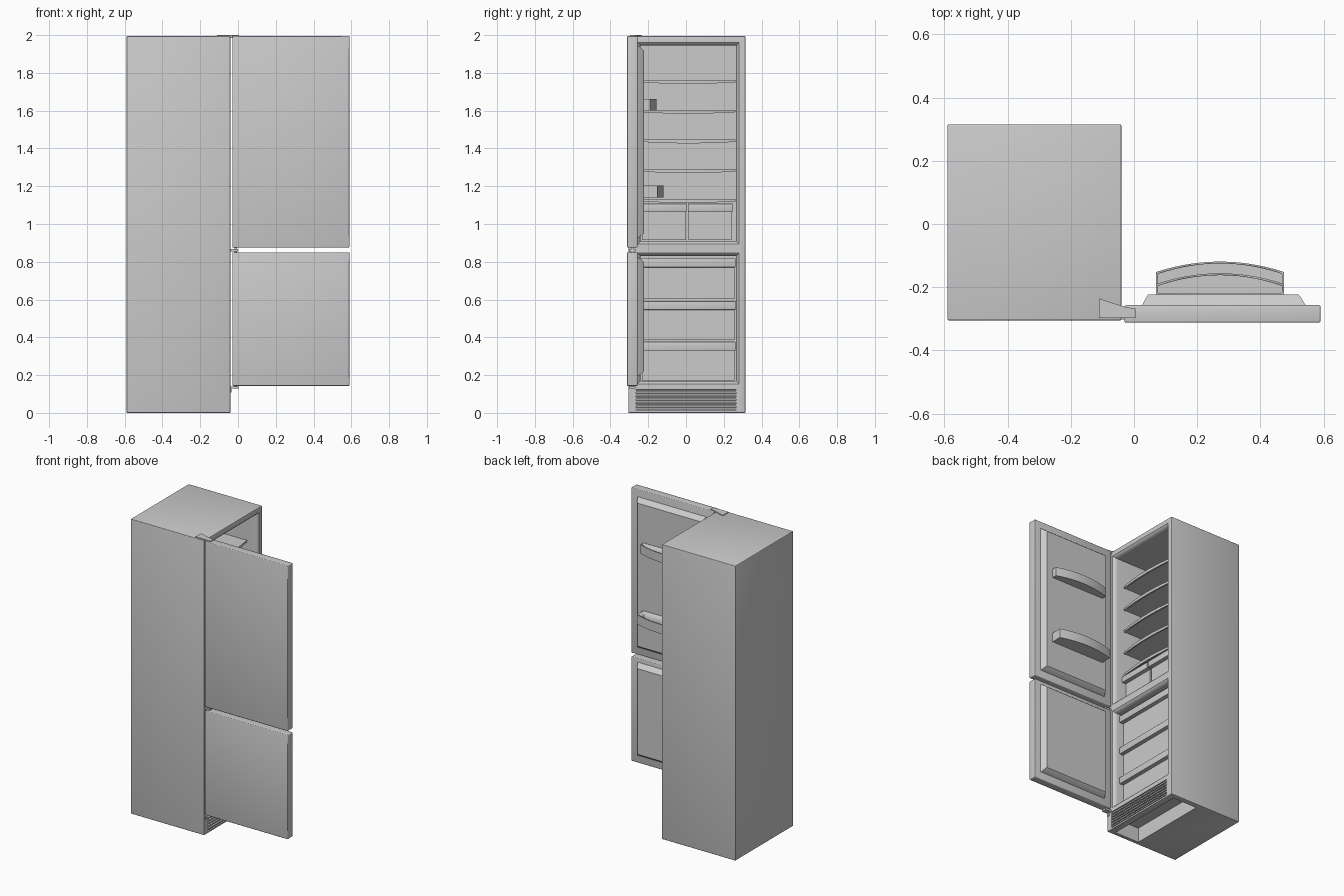
import bpy, bmesh, math
from mathutils import Vector

cube = bpy.data.objects.get("Cube")
if cube:
    bpy.data.objects.remove(cube, do_unlink=True)

grey = bpy.data.materials.new("light_grey")
grey.use_nodes = True
grey.diffuse_color = (0.6, 0.6, 0.6, 1)
grey.node_tree.nodes["Principled BSDF"].inputs["Base Color"].default_value = (0.6, 0.6, 0.6, 1)


def finish(name, bm, bevel=0, smooth=True):
    bmesh.ops.recalc_face_normals(bm, faces=bm.faces)
    me = bpy.data.meshes.new(name)
    bm.to_mesh(me)
    bm.free()
    ob = bpy.data.objects.new(name, me)
    bpy.context.collection.objects.link(ob)
    me.materials.append(grey)
    bpy.ops.object.select_all(action='DESELECT')
    ob.select_set(True)
    bpy.context.view_layer.objects.active = ob
    if bevel:
        mod = ob.modifiers.new("Bevel", 'BEVEL')
        mod.width, mod.segments, mod.limit_method = bevel, 3, 'ANGLE'
        bpy.ops.object.modifier_apply(modifier=mod.name)
    if smooth:
        bpy.ops.object.shade_smooth_by_angle(angle=math.radians(35))
    return ob


def loft(name, rings, bevel=0):
    """Solid through a list of equal-sized point rings."""
    bm = bmesh.new()
    loops = [[bm.verts.new(p) for p in ring] for ring in rings]
    n = len(loops[0])
    for a, b in zip(loops, loops[1:]):
        for i in range(n):
            j = (i + 1) % n
            bm.faces.new((a[i], a[j], b[j], b[i]))
    bm.faces.new(loops[0][::-1])
    bm.faces.new(loops[-1])
    return finish(name, bm, bevel)


def box(name, x0, x1, y0, y1, z0, z1, bevel=0):
    def ring(z):
        return [(x0, y0, z), (x1, y0, z), (x1, y1, z), (x0, y1, z)]
    return loft(name, [ring(z0), ring(z1)], bevel)


def prism(name, outline, z0, z1, bevel=0):
    return loft(name, [[(x, y, z) for x, y in outline] for z in (z0, z1)], bevel)


def cut(target, cutter):
    cutter.hide_render = True
    mod = target.modifiers.new("Cut", 'BOOLEAN')
    mod.object, mod.solver = cutter, 'EXACT'
    bpy.context.view_layer.objects.active = target
    bpy.ops.object.modifier_apply(modifier=mod.name)
    bpy.data.objects.remove(cutter, do_unlink=True)


FRONT, BACK = -0.04, -0.59      # cabinet opening plane and rear
IN_BACK = -0.53

# Cabinet with two flared compartments, a grille opening and an underside recess
cabinet = box("cabinet", BACK, FRONT, -0.305, 0.315, 0, 1.995, 0.004)


def compartment(y0, y1, z0, z1):
    def ring(x, g):
        return [(x, y0 - g, z0 - g), (x, y1 + g, z0 - g), (x, y1 + g, z1 + g), (x, y0 - g, z1 + g)]
    cut(cabinet, loft("cavity_cutter", [ring(IN_BACK, 0), ring(FRONT - 0.03, 0),
                                        ring(FRONT - 0.012, 0.004), ring(FRONT - 0.004, 0.011),
                                        ring(FRONT + 0.01, 0.03)]))


compartment(-0.24, 0.265, 0.91, 1.945)
compartment(-0.24, 0.265, 0.17, 0.83)
cut(cabinet, box("grille_cutter", -0.08, 0, -0.28, 0.28, 0.012, 0.125))
cut(cabinet, box("recess_cutter", -0.27, -0.085, -0.28, 0.28, -0.1, 0.1))
bpy.ops.object.select_all(action='DESELECT')
cabinet.select_set(True)
bpy.context.view_layer.objects.active = cabinet
bpy.ops.object.shade_smooth_by_angle(angle=math.radians(35))

# Ventilation grille slats
for i in range(6):
    z = 0.018 + i * 0.0185
    rings = [[(-0.078, y, z + 0.008), (-0.042, y, z), (-0.042, y, z + 0.009), (-0.078, y, z + 0.014)]
             for y in (-0.28, 0.28)]
    loft(f"grille_slat_{i + 1}", rings)
for side, y in (("right", -0.28), ("left", 0.265)):
    box(f"grille_end_{side}", -0.079, -0.04, y, y + 0.015, 0.012, 0.125)

# Shelves with bowed front edges and a lip that sags in the middle
STEPS = 14
for i, z in enumerate((1.76, 1.602, 1.445, 1.288, 1.13)):
    span = [(-0.238 + 0.5 * k / STEPS, 1 - (2 * k / STEPS - 1) ** 2) for k in range(STEPS + 1)]
    plate = [(IN_BACK, 0.262), (IN_BACK, -0.238)] + [(-0.12 + 0.025 * b, y) for y, b in span]
    prism(f"shelf_{i + 1}", plate, z - 0.007, z)
    rings = []
    for y, b in span:
        x, low = -0.12 + 0.025 * b, z - 0.010 - 0.008 * b
        rings.append([(x - 0.008, y, low), (x + 0.003, y, low), (x + 0.003, y, z + 0.002), (x - 0.008, y, z + 0.002)])
    loft(f"shelf_lip_{i + 1}", rings)


# Drawers: open bins with a projecting grip along the top of the front
def drawer(name, y0, y1, z0, z1, grip, x):
    bin_ = box(name, IN_BACK + 0.03, x, y0 + 0.004, y1 - 0.004, z0, z1 - 0.006)
    cut(bin_, box("bin_cutter", IN_BACK + 0.04, x - 0.012, y0 + 0.014, y1 - 0.014, z0 + 0.01, z1 + 0.1))
    box(name + "_grip", x - 0.005, x + 0.028, y0, y1, z1 - grip, z1, 0.003)


drawer("crisper_right", -0.238, 0.003, 0.914, 1.108, 0.042, -0.13)
drawer("crisper_left", 0.010, 0.246, 0.914, 1.108, 0.042, -0.13)
for i, (z0, z1) in enumerate(((0.172, 0.377), (0.385, 0.592), (0.602, 0.818))):
    drawer(f"freezer_drawer_{i + 1}", -0.238, 0.262, z0, z1, 0.047, -0.11)


# Doors, opened square, with raised inner liners
def door(name, z0, z1, liner_z0, liner_z1):
    box(name, -0.03, 0.59, -0.312, -0.257, z0, z1, 0.005)

    def ring(y, xa, xb, g):
        return [(xa, y, liner_z0 + g), (xb, y, liner_z0 + g), (xb, y, liner_z1 - g), (xa, y, liner_z1 - g)]
    loft(name + "_liner", [ring(-0.26, 0.025, 0.545, 0), ring(-0.252, 0.028, 0.54, 0.003),
                           ring(-0.23, 0.04, 0.527, 0.02), ring(-0.223, 0.045, 0.52, 0.026)])


door("upper_door", 0.875, 1.995, 0.925, 1.945)
door("lower_door", 0.143, 0.85, 0.193, 0.825)


# Door trays with bowed fronts
def tray(name, z0, z1, y_end, y_mid):
    def outline(t):
        xa, xb = 0.07 + t, 0.475 - t
        arc = [(xb + (xa - xb) * k / STEPS,
                y_end - t + (y_mid - y_end) * (1 - (2 * k / STEPS - 1) ** 2)) for k in range(STEPS + 1)]
        return [(xa, -0.224 + t), (xb, -0.224 + t)] + arc
    ob = prism(name, outline(0), z0, z1)
    cut(ob, prism("tray_cutter", outline(0.006), z0 + 0.006, z1 + 0.1))


tray("upper_tray", 1.602, 1.662, -0.19, -0.156)
tray("lower_tray", 1.14, 1.203, -0.152, -0.119)

# Hinges at top, middle and bottom
arm = [(-0.11, -0.297), (0.005, -0.297), (0.005, -0.268), (-0.03, -0.262), (-0.11, -0.236)]
prism("top_hinge", arm, 1.985, 2.0)
box("middle_hinge", -0.06, 0.0, -0.303, -0.268, 0.855, 0.868)
box("bottom_hinge", -0.06, 0.005, -0.303, -0.268, 0.128, 0.14)
box("bottom_hinge_plate", -0.045, -0.034, -0.303, -0.283, 0.108, 0.14)
for name, z in (("top", 1.985), ("middle", 0.845), ("bottom", 0.13)):
    box(name + "_hinge_pin", -0.018, -0.004, -0.29, -0.276, z, z + (0.014 if name == "top" else 0.035))
